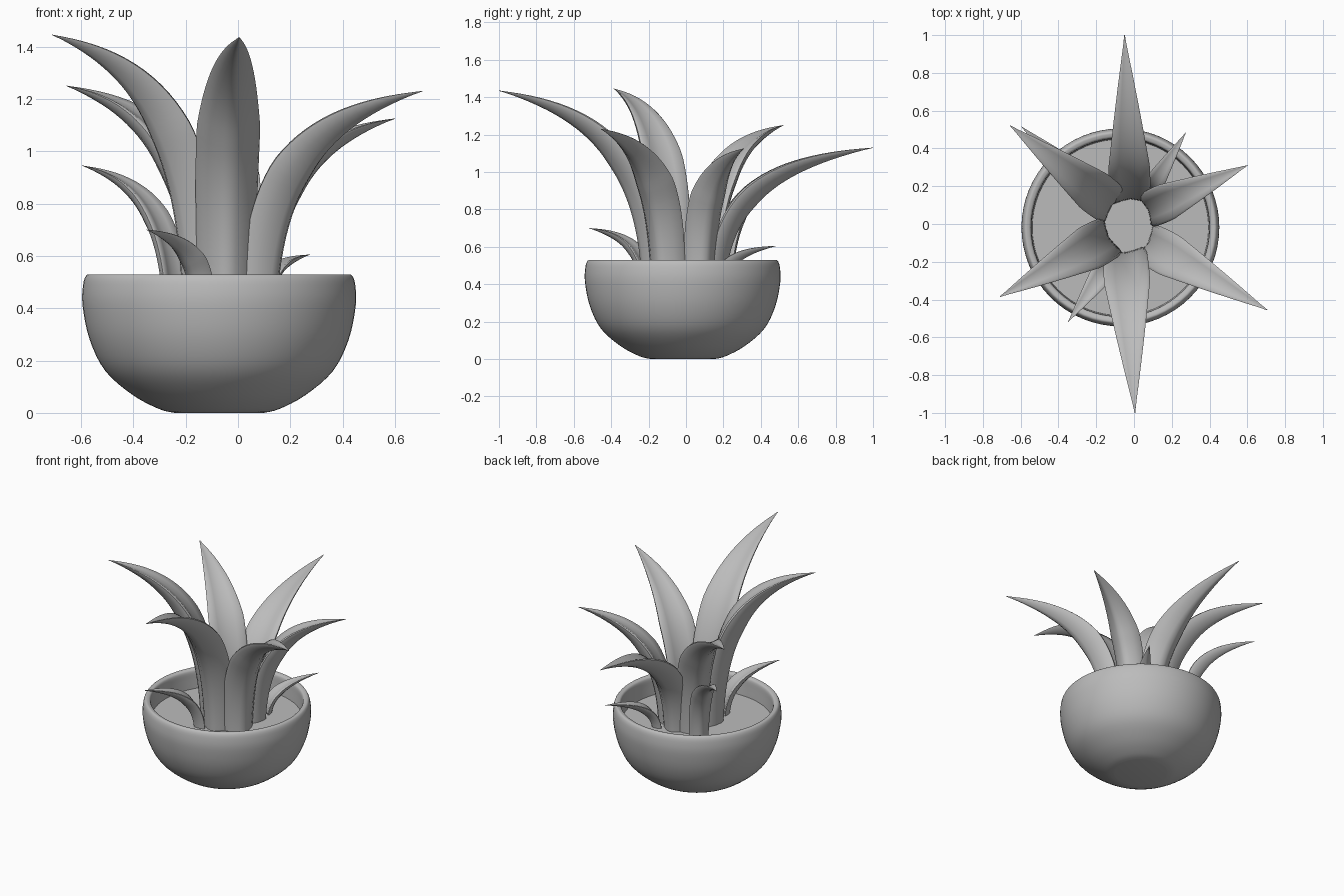
import bpy, bmesh, math
from mathutils import Vector

cube = bpy.data.objects.get("Cube")
if cube:
    bpy.data.objects.remove(cube, do_unlink=True)

grey = bpy.data.materials.new("plain_grey")
grey.use_nodes = True
grey.diffuse_color = (0.5, 0.5, 0.5, 1)
grey.node_tree.nodes["Principled BSDF"].inputs["Base Color"].default_value = (0.5, 0.5, 0.5, 1)

POT_X, POT_Y, SOIL_Z = -0.072, -0.018, 0.40


def finish(name, bm, angle):
    bmesh.ops.recalc_face_normals(bm, faces=bm.faces)
    mesh = bpy.data.meshes.new(name)
    bm.to_mesh(mesh)
    bm.free()
    mesh.materials.append(grey)
    obj = bpy.data.objects.new(name, mesh)
    bpy.context.collection.objects.link(obj)
    bpy.ops.object.select_all(action='DESELECT')
    obj.select_set(True)
    bpy.context.view_layer.objects.active = obj
    bpy.ops.object.shade_smooth_by_angle(angle=math.radians(angle))
    return obj


def skin(bm, rings):
    for a, b in zip(rings, rings[1:]):
        n = len(a)
        for i in range(n):
            j = (i + 1) % n
            bm.faces.new((a[i], a[j], b[j], b[i]))


def smooth_points(pts, steps=4):
    """Catmull-Rom curve through the points."""
    pts = [Vector(p) for p in pts]
    out = []
    for i in range(len(pts) - 1):
        p0, p1 = pts[max(i - 1, 0)], pts[i]
        p2, p3 = pts[i + 1], pts[min(i + 2, len(pts) - 1)]
        for s in range(steps):
            t = s / steps
            out.append(0.5 * (2 * p1 + (p2 - p0) * t + (2 * p0 - 5 * p1 + 4 * p2 - p3) * t * t
                              + (3 * p1 - p0 - 3 * p2 + p3) * t ** 3))
    return out + [pts[-1]]


# Pot: lathed bowl with a rounded rim
def build_pot(segments=64):
    profile = smooth_points([
        (0.17, 0.0), (0.23, 0.015), (0.33, 0.068), (0.435, 0.16), (0.495, 0.28),
        (0.522, 0.41), (0.52, 0.49), (0.508, 0.525), (0.49, 0.528),
        (0.474, 0.515), (0.47, 0.46), (0.465, 0.37)])
    bm = bmesh.new()
    rings = []
    for r, z in profile:
        rings.append([bm.verts.new((POT_X + r * math.cos(2 * math.pi * k / segments),
                                    POT_Y + r * math.sin(2 * math.pi * k / segments), z))
                      for k in range(segments)])
    skin(bm, rings)
    bm.faces.new(rings[0])
    bm.faces.new(rings[-1])
    finish("pot", bm, 50)


# Soil: flat disc inside the bowl
def build_soil():
    bm = bmesh.new()
    bmesh.ops.create_circle(bm, cap_ends=True, segments=64, radius=0.472)
    bmesh.ops.translate(bm, verts=bm.verts, vec=(POT_X, POT_Y, SOIL_Z))
    finish("soil", bm, 30)


# Leaf cross-section: keeled outside, shallow groove inside (across, inward)
HALF = [(0, -0.62), (0.3, -0.5), (0.68, -0.2), (0.95, 0.16), (1, 0.34),
        (0.88, 0.42), (0.5, 0.3), (0, 0.2)]
SECTION = HALF + [(-u, v) for u, v in reversed(HALF[1:-1])]


def leaf_width(t):
    if t < 0.45:
        return 0.86 + 0.14 * math.sin(math.pi / 2 * t / 0.45)
    s = (t - 0.45) / 0.55
    return max(0.015, 1 - 0.62 * s - 0.38 * s ** 2.2)


def build_leaf(name, base, tip, half_width, steps=28):
    start = Vector((*base, SOIL_Z - 0.03))
    end = Vector(tip)
    flat = Vector((end.x - start.x, end.y - start.y, 0))
    rise = Vector((0, 0, end.z - start.z))
    p = [start, start + 0.01 * flat + 0.65 * rise, start + 0.34 * flat + 0.9 * rise, end]
    side = flat.normalized().cross(Vector((0, 0, 1)))
    bm = bmesh.new()
    rings = []
    for k in range(steps + 1):
        t = k / steps
        s = 1 - t
        mid = s**3 * p[0] + 3 * s * s * t * p[1] + 3 * s * t * t * p[2] + t**3 * p[3]
        tangent = (s * s * (p[1] - p[0]) + 2 * s * t * (p[2] - p[1]) + t * t * (p[3] - p[2])).normalized()
        inward = side.cross(tangent).normalized()
        if inward.dot(flat) > 0 and inward.z < 0:
            inward = -inward
        w = half_width * leaf_width(t)
        rings.append([bm.verts.new(mid + side * (u * w) + inward * (v * w)) for u, v in SECTION])
    skin(bm, rings)
    bm.faces.new(rings[0])
    bm.faces.new(rings[-1])
    finish(name, bm, 55)


LEAVES = [
    ("front_leaf", (-0.045, -0.17), (0.005, -1.0, 1.435), 0.122),
    ("front_right_leaf", (-0.15, -0.08), (-0.71, -0.385, 1.445), 0.12),
    ("front_left_leaf", (0.09, -0.11), (0.705, -0.455, 1.23), 0.115),
    ("back_leaf", (-0.02, 0.15), (-0.05, 1.0, 1.13), 0.11),
    ("back_left_leaf", (0.09, 0.08), (0.6, 0.31, 1.125), 0.1),
    ("back_right_leaf", (-0.13, 0.11), (-0.655, 0.52, 1.25), 0.115),
    ("small_right_leaf", (-0.25, 0.21), (-0.595, 0.515, 0.945), 0.07),
    ("small_back_leaf", (0.09, 0.19), (0.275, 0.485, 0.605), 0.05),
    ("small_front_leaf", (-0.14, -0.22), (-0.35, -0.52, 0.7), 0.06),
]

build_pot()
build_soil()
for leaf in LEAVES:
    build_leaf(*leaf)
